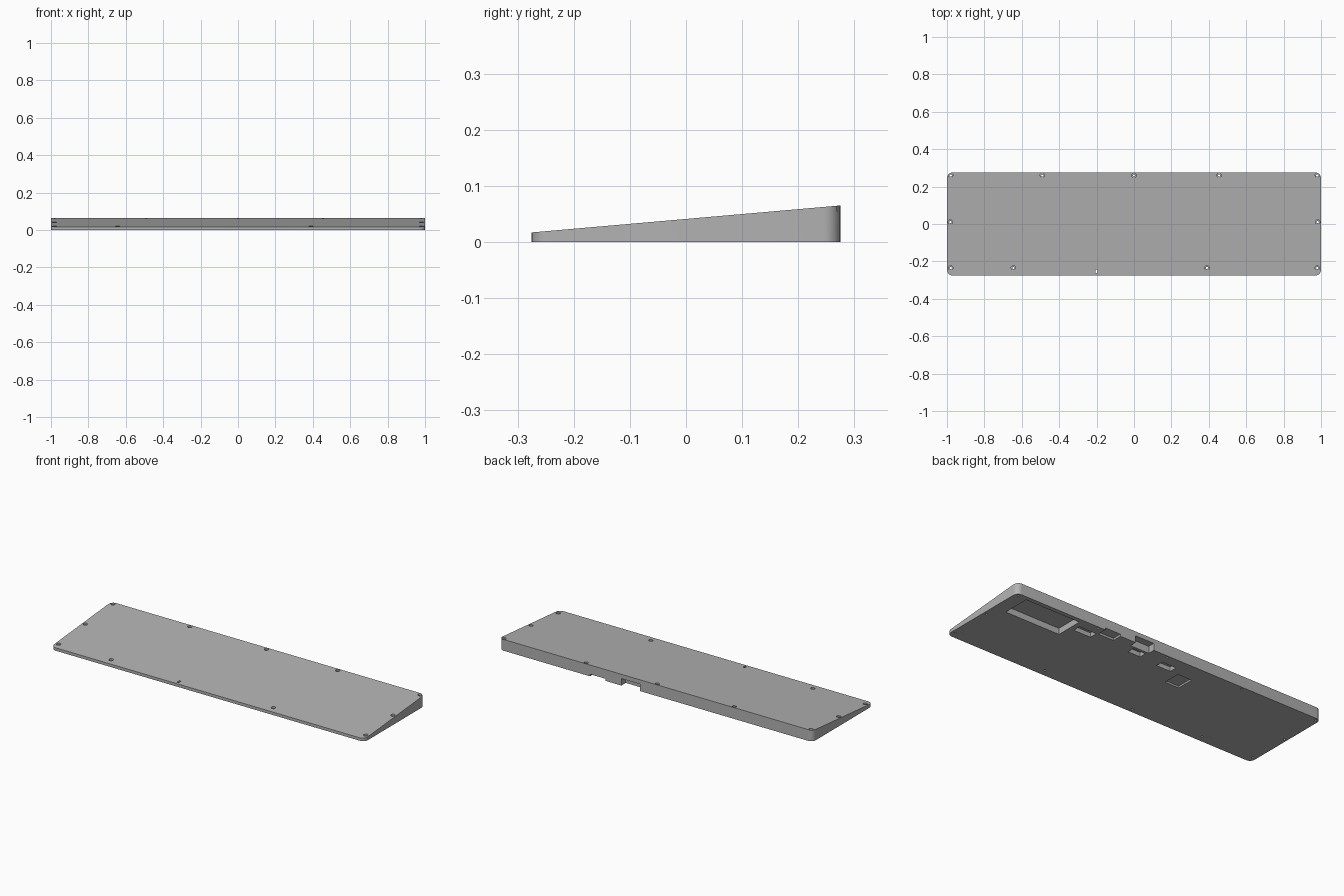
import bpy, bmesh, math
from mathutils import Matrix, Vector

cube = bpy.data.objects.get("Cube")
if cube:
    bpy.data.objects.remove(cube, do_unlink=True)

HALF_X, HALF_Y, RADIUS = 1.0, 0.275, 0.03
FRONT_Z, BACK_Z = 0.017, 0.065

grey = bpy.data.materials.new("matte grey")
grey.use_nodes = True
grey.diffuse_color = (0.45, 0.45, 0.45, 1)
grey.node_tree.nodes["Principled BSDF"].inputs["Base Color"].default_value = grey.diffuse_color


def top_z(y):
    return FRONT_Z + (BACK_Z - FRONT_Z) * (y + HALF_Y) / (2 * HALF_Y)


def make_object(name, bm):
    mesh = bpy.data.meshes.new(name)
    bmesh.ops.recalc_face_normals(bm, faces=bm.faces)
    bm.to_mesh(mesh)
    bm.free()
    obj = bpy.data.objects.new(name, mesh)
    bpy.context.collection.objects.link(obj)
    mesh.materials.append(grey)
    return obj


def add_box(bm, x0, x1, y0, y1, z0, z1):
    size = Matrix.Diagonal((x1 - x0, y1 - y0, z1 - z0, 1))
    centre = Vector((x0 + x1, y0 + y1, z0 + z1)) / 2
    bmesh.ops.create_cube(bm, size=1, matrix=Matrix.Translation(centre) @ size)


def add_cylinder(bm, x, y, z0, z1, radius):
    bmesh.ops.create_cone(bm, cap_ends=True, segments=20, radius1=radius, radius2=radius,
                          depth=z1 - z0, matrix=Matrix.Translation((x, y, (z0 + z1) / 2)))


def cut(target, bm):
    cutter = make_object("cutter", bm)
    cutter.hide_render = True
    mod = target.modifiers.new("cut", 'BOOLEAN')
    mod.operation, mod.solver, mod.object = 'DIFFERENCE', 'EXACT', cutter
    mod.use_self = True
    bpy.context.view_layer.objects.active = target
    bpy.ops.object.modifier_apply(modifier=mod.name)
    bpy.data.objects.remove(cutter, do_unlink=True)


# Wedge body: rounded rectangle raised to a sloping top
bm = bmesh.new()
outline = []
for i, (sx, sy) in enumerate([(1, 1), (-1, 1), (-1, -1), (1, -1)]):
    for step in range(9):
        a = math.pi / 2 * (i + step / 8)
        outline.append((sx * (HALF_X - RADIUS) + RADIUS * math.cos(a),
                        sy * (HALF_Y - RADIUS) + RADIUS * math.sin(a)))
low = [bm.verts.new((x, y, 0)) for x, y in outline]
high = [bm.verts.new((x, y, top_z(y))) for x, y in outline]
bm.faces.new(low[::-1])
bm.faces.new(high)
for i in range(len(low)):
    j = (i + 1) % len(low)
    bm.faces.new((low[i], low[j], high[j], high[i]))
case = make_object("wedge_case", bm)

# Screw holes: wide seat on top, narrow bore right through
screws = [(x, 0.26) for x in (-0.98, -0.49, 0, 0.455, 0.98)]
screws += [(x, 0.01) for x in (-0.982, 0.982)]
screws += [(x, -0.235) for x in (-0.98, -0.645, 0.39, 0.98)]
seats, bores = bmesh.new(), bmesh.new()
for x, y in screws:
    add_cylinder(seats, x, y, top_z(y) - 0.009, 0.1, 0.012)
    add_cylinder(bores, x, y, -0.05, 0.1, 0.006)
add_box(bores, -0.206, -0.194, -0.262, -0.242, -0.05, 0.1)
cut(case, seats)
cut(case, bores)

# Underside pockets: x range, y range, depth
pockets = bmesh.new()
for x0, x1, y0, y1, depth in [
    (0.57, 0.92, 0.09, 0.25, 0.035),      # battery bay
    (0.43, 0.54, 0.17, 0.215, 0.025),
    (0.32, 0.42, 0.22, 0.3, 0.012),       # switch opening in back wall
    (0.10, 0.22, 0.235, 0.3, 0.04),       # cable port in back wall
    (0.11, 0.19, 0.18, 0.22, 0.025),
    (-0.10, -0.01, 0.165, 0.21, 0.025),
    (-0.24, -0.15, 0.065, 0.165, 0.01),
]:
    add_box(pockets, x0, x1, y0, y1, -0.05, depth)
cut(case, pockets)

# Smooth corners with sharp rims
for obj in bpy.context.selected_objects:
    obj.select_set(False)
case.select_set(True)
bpy.context.view_layer.objects.active = case
bpy.ops.object.shade_smooth_by_angle(angle=math.radians(30))
